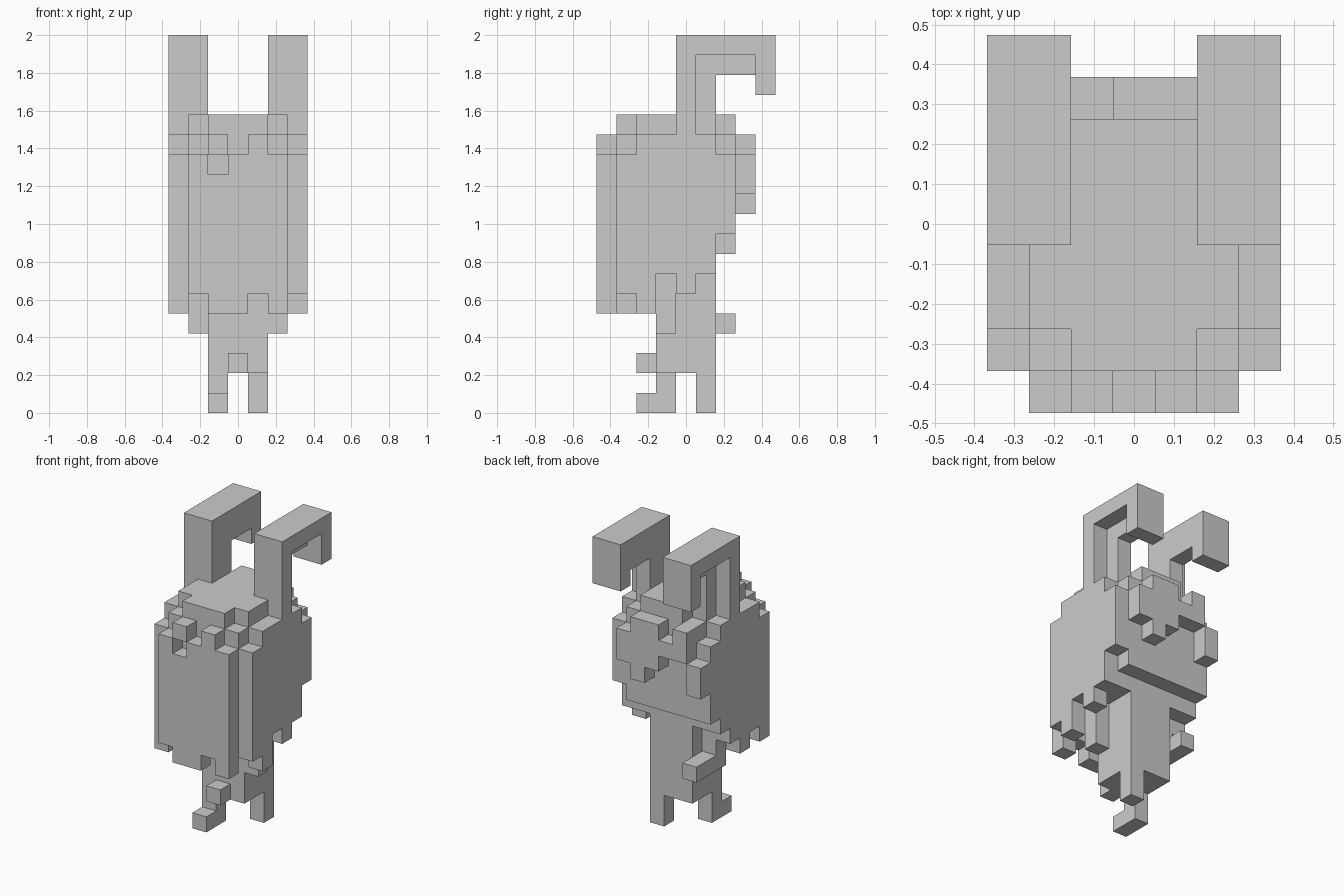
import bpy, bmesh, math
from mathutils import Vector

if "Cube" in bpy.data.objects:
    bpy.data.objects.remove(bpy.data.objects["Cube"])

U = 2 / 19                      # edge of one block
ORIGIN = Vector((-3.5, -4.5, 0))

grey = bpy.data.materials.new("plain grey")
grey.use_nodes = True
COLOUR = (0.6, 0.6, 0.6, 1)
grey.diffuse_color = COLOUR
grey.node_tree.nodes["Principled BSDF"].inputs["Base Color"].default_value = COLOUR


def cells(x0, x1, y0, y1, z0, z1):
    """All blocks from the first corner up to, not including, the second."""
    return {(x, y, z) for x in range(x0, x1)
            for y in range(y0, y1) for z in range(z0, z1)}


def column(x, y, z0, z1):
    return cells(x, x + 1, y, y + 1, z0, z1)


def build(name, blocks):
    """Skin a set of blocks with its outer faces and merge the flat ones."""
    bm = bmesh.new()
    for c in blocks:
        for axis in range(3):
            for side in (0, 1):
                near = list(c)
                near[axis] += 2 * side - 1
                if tuple(near) in blocks:
                    continue
                a, b = (axis + 1) % 3, (axis + 2) % 3
                ring = []
                for i, j in ((0, 0), (1, 0), (1, 1), (0, 1)):
                    p = Vector(c)
                    p[axis] += side
                    p[a] += i
                    p[b] += j
                    ring.append(bm.verts.new((p + ORIGIN) * U))
                bm.faces.new(ring if side else ring[::-1])
    bmesh.ops.remove_doubles(bm, verts=bm.verts, dist=U / 100)
    bmesh.ops.dissolve_limit(bm, angle_limit=math.radians(1),
                             verts=bm.verts, edges=bm.edges)
    mesh = bpy.data.meshes.new(name)
    bm.to_mesh(mesh)
    bm.free()
    mesh.materials.append(grey)
    obj = bpy.data.objects.new(name, mesh)
    bpy.context.collection.objects.link(obj)


# shaggy coat: rounded crown over a solid core
coat = cells(2, 5, 1, 7, 8, 15) | cells(1, 6, 2, 6, 7, 15)
coat |= cells(1, 6, 1, 7, 8, 14)

# ragged side curtains, bottom height of each strip from front to back
for x, hems in ((0, (5, 6, 5, 6, 7, 8)), (6, (6, 5, 7, 6, 7, 9))):
    for y, hem in enumerate(hems, 1):
        coat |= column(x, y, hem, 14 if 2 <= y <= 5 else 13)

# ragged front curtain
for x, (hem, top) in enumerate(((6, 13), (5, 14), (5, 13), (6, 14), (5, 13)), 1):
    coat |= column(x, 0, hem, top) | column(x, 1, 7, 14)
coat.discard((2, 0, 12))

# ragged back patch
for x, (hem, top) in enumerate(((10, 12), (12, 14), (12, 13), (11, 14), (10, 14), (11, 13))):
    coat |= column(x, 7, hem, top)
build("coat", coat)

# hooked horns, an outer frame with an inner lining
for side, outer, inner in (("right", 0, 1), ("left", 6, 5)):
    lo = min(outer, inner)
    horn = cells(lo, lo + 2, 4, 5, 14, 19)
    horn |= cells(lo, lo + 2, 4, 9, 18, 19)
    horn |= cells(lo, lo + 2, 8, 9, 16, 19)
    horn |= column(inner, 5, 14, 18) | cells(inner, inner + 1, 5, 8, 17, 18)
    build(side + "_horn", horn)

# torso with a small front block
build("torso", cells(2, 5, 3, 6, 2, 8) | column(3, 2, 2, 3))

# striding legs
build("right_leg", column(2, 3, 0, 2) | column(2, 2, 0, 1))
build("left_leg", column(4, 5, 0, 2))

# arms, the right one bent backwards
build("right_arm", column(1, 4, 4, 7) | cells(1, 2, 4, 7, 4, 5))
build("left_arm", column(5, 3, 4, 7))
